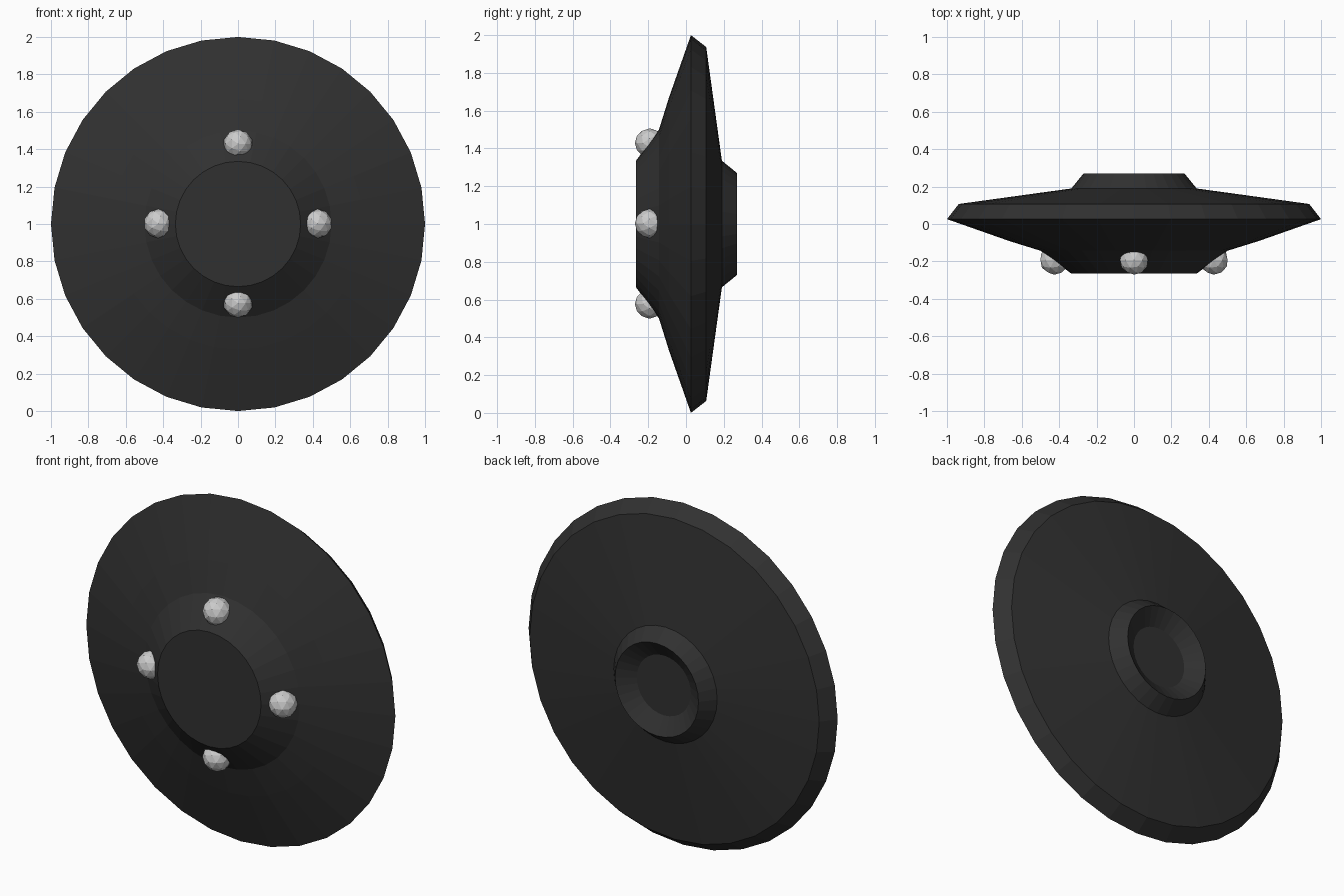
import bpy, bmesh
from math import sin, cos, pi
from mathutils import Matrix

if "Cube" in bpy.data.objects:
    bpy.data.objects.remove(bpy.data.objects["Cube"])

SIDES = 32
CENTRE_Z = 1.0


def material(name, rgb):
    m = bpy.data.materials.new(name)
    m.diffuse_color = (*rgb, 1)
    m.use_nodes = True
    m.node_tree.nodes["Principled BSDF"].inputs["Base Color"].default_value = m.diffuse_color
    return m


def lathe(name, profile, mat):
    """Revolve (radius, y) points about the y axis, capping both ends."""
    bm = bmesh.new()
    rings = []
    for r, y in profile:
        rings.append([bm.verts.new((r * cos(2 * pi * i / SIDES), y,
                                    CENTRE_Z + r * sin(2 * pi * i / SIDES)))
                      for i in range(SIDES)])
    for a, b in zip(rings, rings[1:]):
        for i in range(SIDES):
            j = (i + 1) % SIDES
            bm.faces.new((a[i], a[j], b[j], b[i]))
    bm.faces.new(rings[0])
    bm.faces.new(rings[-1])
    bmesh.ops.recalc_face_normals(bm, faces=bm.faces)
    me = bpy.data.meshes.new(name)
    bm.to_mesh(me)
    bm.free()
    me.materials.append(mat)
    ob = bpy.data.objects.new(name, me)
    bpy.context.collection.objects.link(ob)
    return ob


def ico_lamp(name, location, radius):
    bm = bmesh.new()
    bmesh.ops.create_icosphere(bm, subdivisions=2, radius=radius,
                               matrix=Matrix.Rotation(pi / 2, 4, 'X'))
    me = bpy.data.meshes.new(name)
    bm.to_mesh(me)
    bm.free()
    ob = bpy.data.objects.new(name, me)
    ob.location = location
    bpy.context.collection.objects.link(ob)
    return ob


# Saucer hull: front plate, sloped underside, rim, back, recessed back collar
dark = material("dark_hull", (0.03, 0.03, 0.03))
lathe("saucer_hull", [
    (0.335, -0.265), (0.50, -0.143), (0.67, -0.09), (1.0, 0.026),
    (0.937, 0.107), (0.335, 0.19), (0.27, 0.27), (0.175, 0.205),
], dark)

# Four lamps set into the bevel of the front plate
for k, side in enumerate(("right", "top", "left", "bottom")):
    a = k * pi / 2
    ico_lamp(side + "_lamp",
             (0.426 * cos(a), -0.193, CENTRE_Z + 0.0025 + 0.426 * sin(a)), 0.078)
